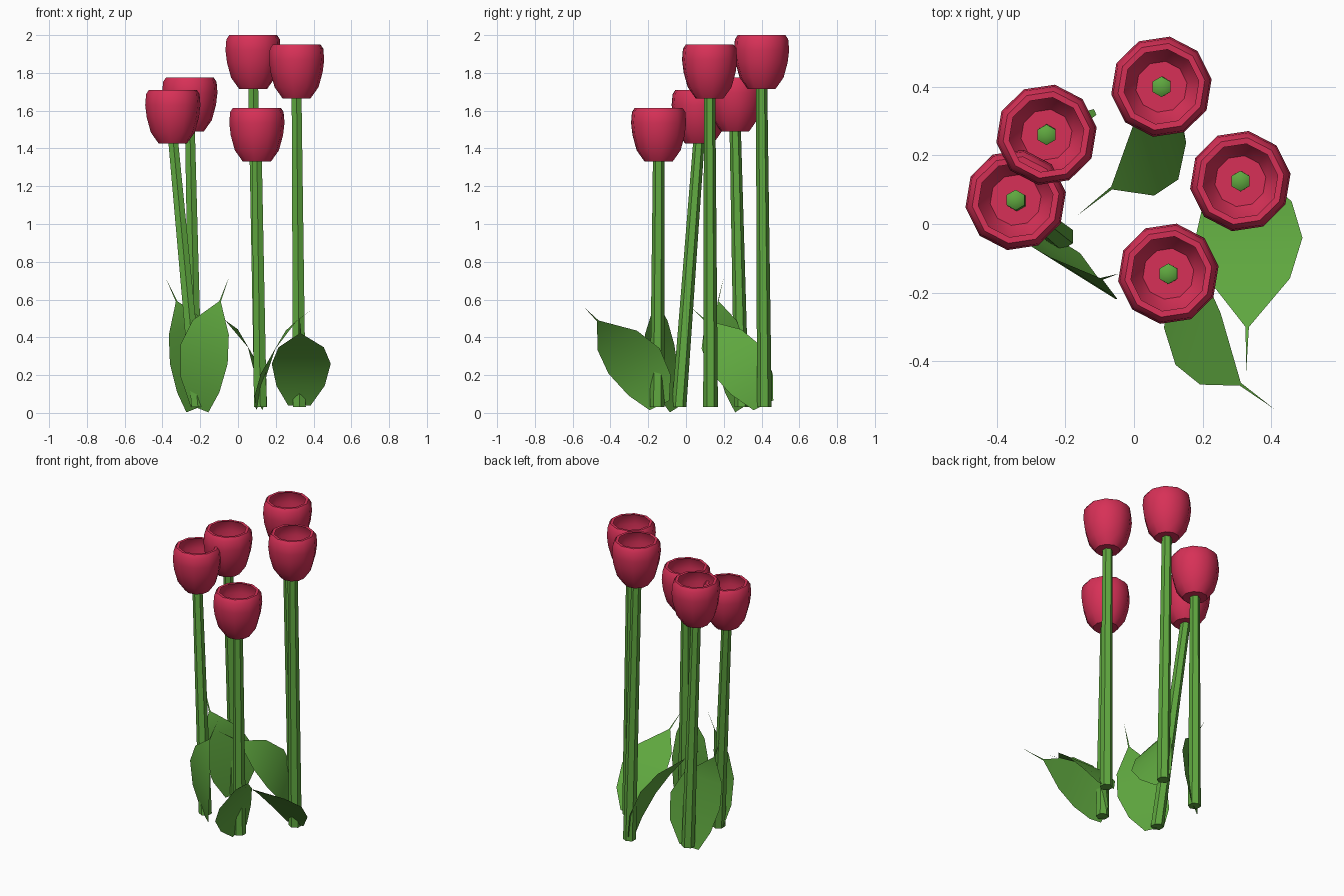
import bpy, bmesh, math
from mathutils import Vector

if "Cube" in bpy.data.objects:
    bpy.data.objects.remove(bpy.data.objects["Cube"])


def material(name, rgb):
    m = bpy.data.materials.new(name)
    m.diffuse_color = (*rgb, 1)
    m.use_nodes = True
    m.node_tree.nodes["Principled BSDF"].inputs["Base Color"].default_value = m.diffuse_color
    return m


RED = material("petal red", (0.68, 0.03, 0.095))
GREEN = material("leaf green", (0.115, 0.39, 0.05))


def finish(name, bm, mat, angle=None):
    me = bpy.data.meshes.new(name)
    bm.to_mesh(me)
    bm.free()
    me.materials.append(mat)
    ob = bpy.data.objects.new(name, me)
    bpy.context.collection.objects.link(ob)
    if angle:
        bpy.ops.object.select_all(action='DESELECT')
        ob.select_set(True)
        bpy.context.view_layer.objects.active = ob
        bpy.ops.object.shade_smooth_by_angle(angle=math.radians(angle))


def ring(bm, c, r, n, turn=0.0):
    return [bm.verts.new((c[0] + r * math.cos(turn + 2 * math.pi * i / n),
                          c[1] + r * math.sin(turn + 2 * math.pi * i / n), c[2])) for i in range(n)]


def bridge(bm, a, b):
    n = len(a)
    for i in range(n):
        j = (i + 1) % n
        bm.faces.new((a[i], a[j], b[j], b[i]))


# Cup-shaped flower head: (radius, height below the rim)
CUP = [(0.075, -0.285), (0.118, -0.225), (0.140, -0.145), (0.148, -0.08),
       (0.143, -0.022), (0.128, 0.0), (0.11, -0.001)]


def flower_head(name, x, y, top):
    bm = bmesh.new()
    rings = [ring(bm, (x, y, top + z), r, 10, 0.15) for r, z in CUP]
    bm.faces.new(rings[0][::-1])
    for a, b in zip(rings, rings[1:]):
        bridge(bm, a, b)
    finish(name, bm, RED, 40)


# Tapered stem ending in a small point inside the cup
def stem(name, base, x, y, top):
    bm = bmesh.new()
    tip = Vector((x, y, top - 0.25))
    a = ring(bm, base, 0.039, 6, math.pi / 6)
    b = ring(bm, tip, 0.030, 6, math.pi / 6)
    bridge(bm, a, b)
    bm.faces.new(a[::-1])
    p = bm.verts.new(tip + Vector((0, 0, 0.02)))
    for i in range(6):
        bm.faces.new((b[i], b[(i + 1) % 6], p))
    finish(name, bm, GREEN, 40)


# Thin curved leaf through base, middle and end, drawn out to a needle tip
def leaf(name, base, mid, end, tip, side):
    base, mid, end, tip = map(Vector, (base, mid, end, tip))
    side = Vector(side).normalized()
    bm = bmesh.new()
    rows = []
    for t, w in ((0, 0.06), (0.22, 0.128), (0.5, 0.156), (0.75, 0.12), (1, 0.005)):
        c = base * (2 * (t - 0.5) * (t - 1)) + mid * (4 * t * (1 - t)) + end * (2 * t * (t - 0.5))
        rows.append((bm.verts.new(c - side * w), bm.verts.new(c + side * w)))
    for a, b in zip(rows, rows[1:]):
        bm.faces.new((a[0], a[1], b[1], b[0]))
    bm.faces.new((rows[-1][0], rows[-1][1], bm.verts.new(tip)))
    finish(name, bm, GREEN, 40)


# name, head x, y, top z, stem base
FLOWERS = [
    ("back", 0.08, 0.40, 2.0, (0.12, 0.415, 0.03)),
    ("right", 0.31, 0.125, 1.95, (0.325, 0.13, 0.03)),
    ("front", 0.10, -0.145, 1.615, (0.118, -0.152, 0.03)),
    ("back_left", -0.255, 0.26, 1.775, (-0.222, 0.295, 0.03)),
    ("left", -0.345, 0.07, 1.71, (-0.212, -0.037, 0.03)),
]
for n, x, y, top, base in FLOWERS:
    flower_head(n + "_flower_head", x, y, top)
    stem(n + "_stem", base, x, y, top)

# One leaf beside each stem
leaf("back_leaf", (0.115, 0.41, 0.04), (0.09, 0.265, 0.285), (-0.065, 0.105, 0.487),
     (-0.165, 0.025, 0.56), (-0.25, 0.87, 0.43))
leaf("right_leaf", (0.325, 0.13, 0.04), (0.335, -0.04, 0.26), (0.33, -0.3, 0.42),
     (0.327, -0.43, 0.5), (1, 0, 0))
leaf("front_leaf", (0.11, -0.14, 0.04), (0.16, -0.275, 0.275), (0.31, -0.467, 0.487),
     (0.41, -0.54, 0.56), (0.25, 0.87, 0.43))
leaf("back_left_leaf", (-0.225, 0.29, 0.022), (-0.235, 0.24, 0.31), (-0.325, 0.17, 0.59),
     (-0.385, 0.2, 0.72), (0.8, 0.5, 0.32))
leaf("left_leaf", (-0.205, -0.055, 0.022), (-0.18, -0.14, 0.31), (-0.095, -0.16, 0.59),
     (-0.045, -0.145, 0.725), (0.8, -0.5, -0.32))
